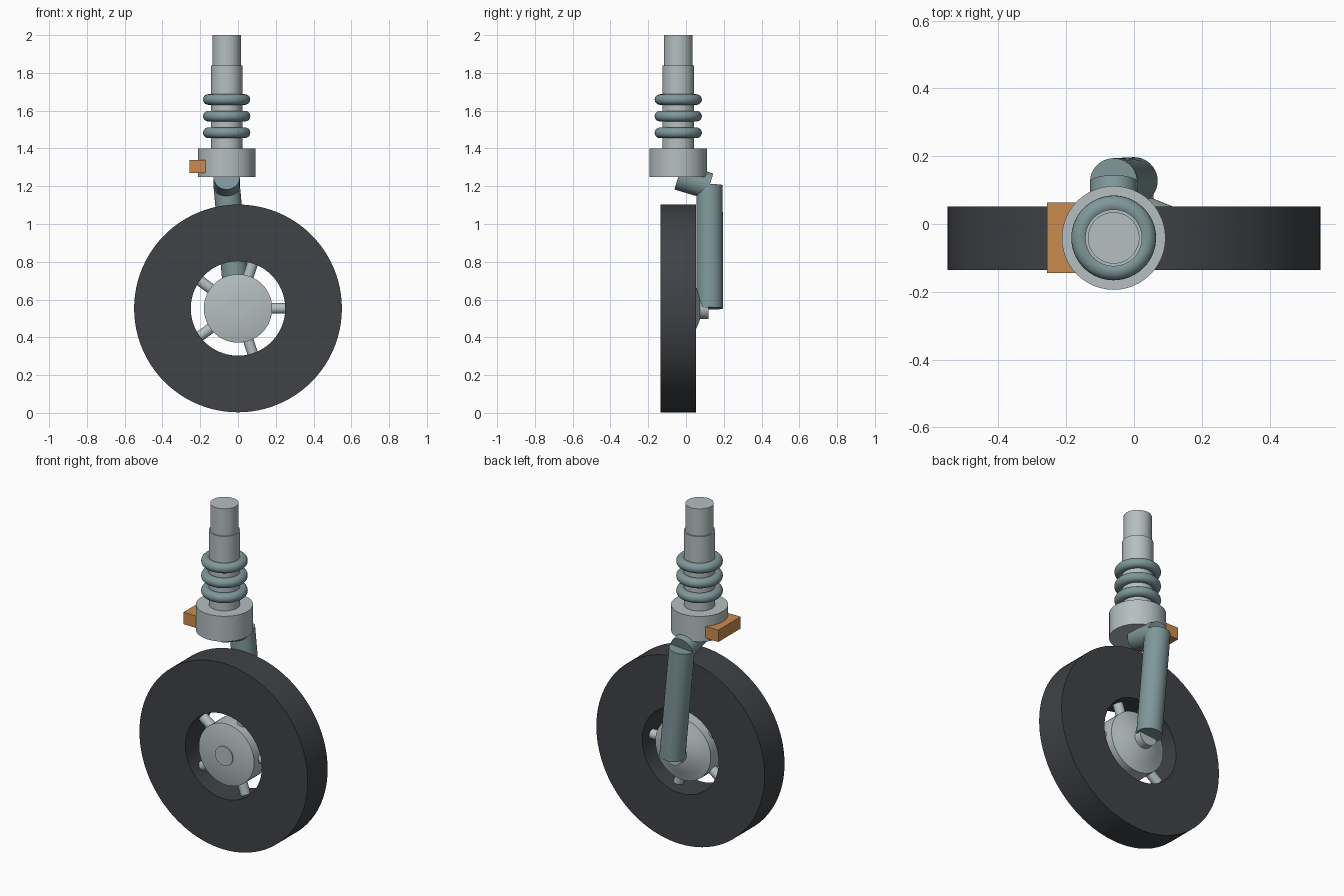
import bpy
import math
from mathutils import Vector

cube = bpy.data.objects.get("Cube")
if cube:
    bpy.data.objects.remove(cube, do_unlink=True)


def material(name, r, g, b):
    m = bpy.data.materials.new(name)
    m.use_nodes = True
    m.diffuse_color = (r, g, b, 1)
    m.node_tree.nodes["Principled BSDF"].inputs["Base Color"].default_value = (r, g, b, 1)
    return m


steel = material("light steel", 0.46, 0.52, 0.53)
teal = material("grey teal", 0.21, 0.31, 0.32)
rubber = material("dark rubber", 0.05, 0.055, 0.062)
orange = material("orange", 0.6, 0.26, 0.08)


def finish(name, mat, smooth=True):
    ob = bpy.context.object
    ob.name = name
    ob.data.materials.append(mat)
    if smooth:
        bpy.ops.object.shade_smooth_by_angle(angle=math.radians(35))
    return ob


def rod(name, start, end, radius, mat):
    """Cylinder running between two points."""
    a, b = Vector(start), Vector(end)
    bpy.ops.mesh.primitive_cylinder_add(
        vertices=48, radius=radius, depth=(b - a).length, location=(a + b) / 2,
        rotation=(b - a).to_track_quat("Z", "Y").to_euler())
    return finish(name, mat)


def lathe(name, profile, mat, steps=96):
    """Spin (radius, y) points around the wheel axle; a closed loop of points."""
    verts, faces, n = [], [], len(profile)
    for i in range(steps):
        t = math.tau * i / steps
        verts += [(r * math.cos(t), y, r * math.sin(t)) for r, y in profile]
        k = (i + 1) % steps
        for j in range(n):
            q = (j + 1) % n
            faces.append((i * n + j, k * n + j, k * n + q, i * n + q))
    mesh = bpy.data.meshes.new(name)
    mesh.from_pydata(verts, [], faces)
    ob = bpy.data.objects.new(name, mesh)
    ob.location.z = AXLE_Z
    bpy.context.collection.objects.link(ob)
    bpy.ops.object.select_all(action="DESELECT")
    ob.select_set(True)
    bpy.context.view_layer.objects.active = ob
    bpy.ops.object.mode_set(mode="EDIT")
    bpy.ops.mesh.select_all(action="SELECT")
    bpy.ops.mesh.normals_make_consistent(inside=False)
    bpy.ops.object.mode_set(mode="OBJECT")
    return finish(name, mat)


AXLE_Z = 0.553
SX, MID_Y = -0.06, -0.041     # strut axis, wheel centre plane
LEG_Y = 0.124

# Wheel
lathe("tyre", [(0.25, -0.135), (0.55, -0.135), (0.55, 0.052), (0.25, 0.052)], rubber)
lathe("hub", [(0.001, -0.126), (0.057, -0.126), (0.13, -0.12), (0.181, -0.108),
              (0.181, 0.028), (0.13, 0.045), (0.057, 0.075), (0.001, 0.075)], steel, 64)
rod("axle", (0, -0.133, AXLE_Z), (0, 0.12, AXLE_Z), 0.057, steel)
for i in range(5):
    t = math.tau * i / 5
    d = Vector((math.cos(t), 0, math.sin(t)))
    hub = Vector((0, MID_Y, AXLE_Z))
    rod(f"spoke_{i + 1}", hub + d * 0.1, hub + d * 0.27, 0.028, steel)

# Single-sided leg and the link up to the strut
rod("leg", (0, LEG_Y + 0.003, AXLE_Z), (SX, LEG_Y, 1.205), 0.07, teal)
rod("upper_link", (SX, MID_Y, 1.25), (SX, LEG_Y, 1.2), 0.07, teal)

# Strut column
rod("collar", (SX, MID_Y, 1.25), (SX, MID_Y, 1.4), 0.153, steel)
rod("strut_tube", (SX, MID_Y, 1.38), (SX, MID_Y, 1.84), 0.084, steel)
rod("strut_top", (SX, MID_Y, 1.83), (SX, MID_Y, 2.0), 0.076, steel)
for i in range(3):
    bpy.ops.mesh.primitive_torus_add(
        major_radius=0.097, minor_radius=0.028, major_segments=64, minor_segments=20,
        location=(SX, MID_Y, 1.483 + 0.088 * i))
    finish(f"strut_ring_{i + 1}", teal)

# Side block on the collar
bpy.ops.mesh.primitive_cube_add(size=1, location=(-0.213, MID_Y, 1.305))
bpy.context.object.scale = (0.086, 0.208, 0.07)
finish("side_block", orange, smooth=False)
